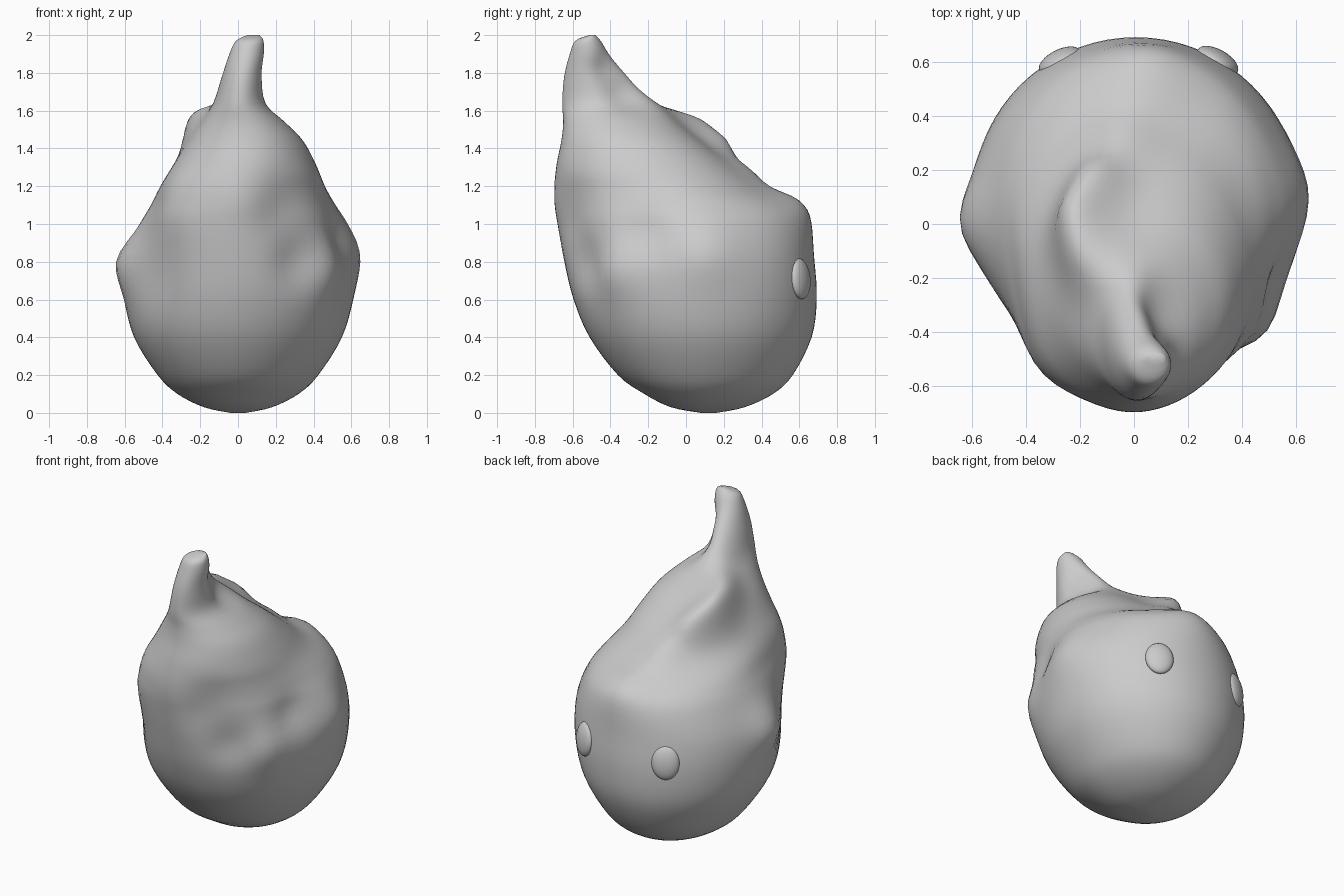
import bpy, bmesh, math
from mathutils import Vector

grey = bpy.data.materials.new("plain grey")
grey.diffuse_color = (0.6, 0.6, 0.6, 1)

# Body rings: height, left x, right x, front y, back y
RINGS = [
    (0.0, -0.04, 0.04, 0.08, 0.16),
    (0.03, -0.18, 0.18, -0.08, 0.31),
    (0.1, -0.32, 0.32, -0.22, 0.46),
    (0.2, -0.425, 0.425, -0.36, 0.565),
    (0.4, -0.55, 0.55, -0.51, 0.665),
    (0.6, -0.595, 0.605, -0.595, 0.692),
    (0.8, -0.585, 0.61, -0.645, 0.68),
    (1.0, -0.51, 0.555, -0.685, 0.65),
    (1.1, -0.46, 0.51, -0.70, 0.57),
    (1.2, -0.41, 0.46, -0.70, 0.385),
    (1.32, -0.335, 0.41, -0.685, 0.225),
    (1.44, -0.26, 0.345, -0.66, 0.07),
    (1.54, -0.19, 0.25, -0.65, -0.06),
    (1.64, -0.13, 0.155, -0.655, -0.165),
    (1.78, -0.085, 0.135, -0.645, -0.295),
    (1.9, -0.045, 0.14, -0.615, -0.40),
    (1.97, -0.01, 0.135, -0.585, -0.45),
    (2.0, 0.05, 0.115, -0.51, -0.48),
]

# Folds and dents: centre, push, radius
FOLDS = [
    ((-0.60, 0.0, 0.81), (-0.065, 0, 0), 0.16),
    ((0.61, 0.10, 0.88), (0.045, 0, 0), 0.19),
    ((-0.15, -0.14, 1.53), (-0.06, 0.04, 0.06), 0.13),
    ((-0.20, -0.02, 1.43), (-0.045, 0.09, 0.10), 0.13),
    ((-0.14, 0.12, 1.34), (-0.01, 0.07, 0.08), 0.12),
    ((-0.06, 0.30, 1.24), (0, 0.03, 0.04), 0.14),
    ((0.10, -0.30, 1.68), (-0.05, -0.04, 0), 0.12),
    ((0.12, -0.40, 1.82), (-0.025, -0.03, 0), 0.10),
    ((0.33, -0.54, 0.80), (-0.03, 0.03, 0), 0.14),
    ((0.47, -0.39, 0.75), (0.025, -0.02, 0), 0.14),
    ((0.55, -0.22, 0.95), (-0.03, 0.01, 0), 0.11),
    ((0.22, -0.62, 1.05), (-0.03, 0.03, 0), 0.18),
    ((-0.30, -0.47, 1.08), (-0.03, -0.04, 0), 0.20),
    ((-0.44, -0.38, 0.72), (0.015, 0.015, 0), 0.18),
    ((0.05, 0.56, 1.11), (0, 0.03, 0.025), 0.16),
]


def spline(a, b, c, d, t):
    return tuple(0.5 * (2 * q + (r - p) * t + (2 * p - 5 * q + 4 * r - s) * t * t
                        + (3 * q - p - 3 * r + s) * t ** 3)
                 for p, q, r, s in zip(a, b, c, d))


def finish(name, bm):
    mesh = bpy.data.meshes.new(name)
    bmesh.ops.recalc_face_normals(bm, faces=bm.faces)
    bm.to_mesh(mesh)
    bm.free()
    mesh.materials.append(grey)
    for p in mesh.polygons:
        p.use_smooth = True
    ob = bpy.data.objects.new(name, mesh)
    bpy.context.collection.objects.link(ob)
    return ob


# Hooded body, lofted through the rings
SIDES, STEPS = 72, 4
levels = []
for i in range(len(RINGS) - 1):
    quad = [RINGS[min(max(i + k, 0), len(RINGS) - 1)] for k in (-1, 0, 1, 2)]
    levels += [spline(*quad, s / STEPS) for s in range(STEPS)]
levels.append(RINGS[-1])

bm = bmesh.new()
loops = []
for z, x0, x1, y0, y1 in levels:
    # The widest point sits toward the back on the round lower body
    blend = min(max((1.25 - z) / 0.4, 0), 1)
    yc = (y0 + y1) / 2 * (1 - blend) + 0.09 * blend
    loop = []
    for k in range(SIDES):
        a = math.tau * k / SIDES
        s = math.sin(a)
        co = Vector(((x0 + x1) / 2 + (x1 - x0) / 2 * math.cos(a),
                     yc + s * ((y1 - yc) if s > 0 else (yc - y0)), max(z, 0)))
        move = Vector()
        for centre, push, radius in FOLDS:
            d = (co - Vector(centre)).length / radius
            move += Vector(push) * math.exp(-d * d)
        loop.append(bm.verts.new(co + move))
    loops.append(loop)
for lo, hi in zip(loops, loops[1:]):
    for k in range(SIDES):
        n = (k + 1) % SIDES
        bm.faces.new((lo[k], lo[n], hi[n], hi[k]))
bm.faces.new(loops[0][::-1])
bm.faces.new(loops[-1])
finish("hooded_body", bm)

# Oval eyes on the back
for side, x in (("left", -0.275), ("right", 0.31)):
    bm = bmesh.new()
    bmesh.ops.create_uvsphere(bm, u_segments=32, v_segments=16, radius=1)
    eye = finish(side + "_eye", bm)
    eye.scale = (0.085, 0.04, 0.108)
    eye.location = (x, 0.605, 0.71)
    eye.rotation_euler = (0.1, 0, -math.atan2(x, 0.55))
